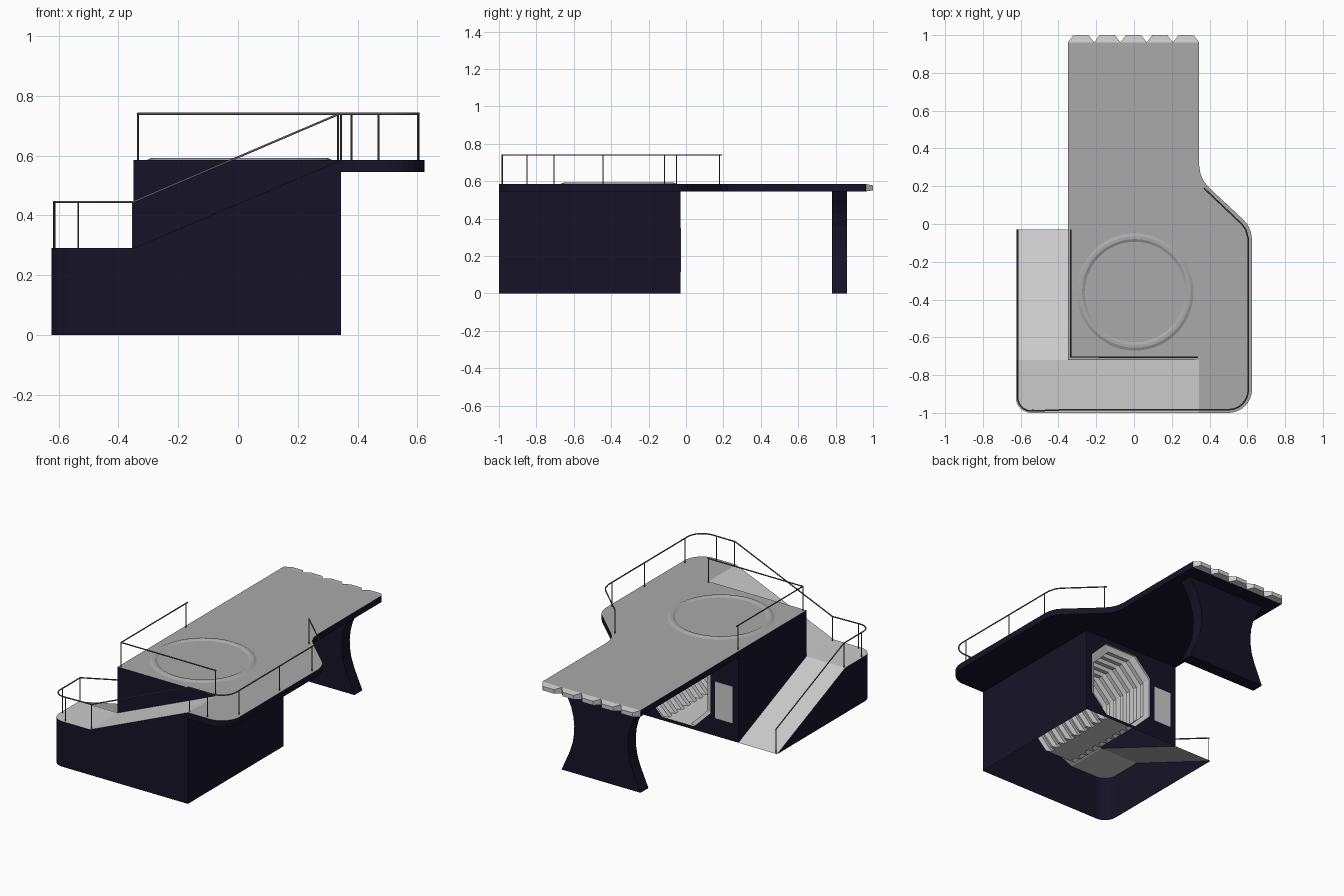
import bpy, bmesh, math
from mathutils import Vector

if "Cube" in bpy.data.objects:
    bpy.data.objects.remove(bpy.data.objects["Cube"])


def material(name, rgb):
    m = bpy.data.materials.new(name)
    m.diffuse_color = (*rgb, 1)
    m.use_nodes = True
    m.node_tree.nodes["Principled BSDF"].inputs["Base Color"].default_value = m.diffuse_color
    return m


NAVY = material("dark_wall", (0.008, 0.006, 0.02))
DECK = material("deck_grey", (0.40, 0.40, 0.40))
RAIL = material("rail_grey", (0.10, 0.10, 0.10))
X0, X1, XL = -0.35, 0.345, -0.625      # main block sides and outer ramp side
YF, YI, YB = -1.0, -0.72, -0.03        # front, inner ramp wall, back wall
ZD, ZU, ZL = 0.585, 0.545, 0.29        # deck top, deck underside, landing


def mesh_object(name, faces, mats=(), fix=True):
    """Make an object from lists of 3D points, one list per face."""
    bm = bmesh.new()
    for f in faces:
        bm.faces.new([bm.verts.new(p) for p in f])
    bmesh.ops.remove_doubles(bm, verts=bm.verts, dist=1e-5)
    if fix:
        bmesh.ops.recalc_face_normals(bm, faces=bm.faces)
    me = bpy.data.meshes.new(name)
    bm.to_mesh(me)
    bm.free()
    for m in mats:
        me.materials.append(m)
    ob = bpy.data.objects.new(name, me)
    bpy.context.collection.objects.link(ob)
    return ob


def prism(name, outline, z0, z1, mats=()):
    n = len(outline)
    lo = [(x, y, z0) for x, y in outline]
    hi = [(x, y, z1) for x, y in outline]
    sides = [[lo[i], lo[(i + 1) % n], hi[(i + 1) % n], hi[i]] for i in range(n)]
    return mesh_object(name, [lo[::-1], hi] + sides, mats)


def arc(cx, cy, r, a0, a1, n=8):
    return [(cx + r * math.cos(math.radians(a0 + (a1 - a0) * i / n)),
             cy + r * math.sin(math.radians(a0 + (a1 - a0) * i / n))) for i in range(n + 1)]


def rod(name, points, r=0.004):
    cu = bpy.data.curves.new(name, "CURVE")
    cu.dimensions = "3D"
    cu.bevel_depth = r
    cu.bevel_resolution = 1
    cu.use_fill_caps = True
    sp = cu.splines.new("POLY")
    sp.points.add(len(points) - 1)
    for p, co in zip(sp.points, points):
        p.co = (*co, 1)
    cu.materials.append(RAIL)
    ob = bpy.data.objects.new(name, cu)
    bpy.context.collection.objects.link(ob)


# Deck slab: dark edges and underside, grey top
outline = [(X0, YI), (X1, YI), (X1, YF)] + arc(0.5, -0.875, 0.125, -90, 0)
outline += [(0.625, -0.08), (0.618, -0.04), (0.603, -0.005), (0.58, 0.022), (0.40, 0.19),
            (0.37, 0.225), (0.352, 0.265), (X1, 0.31), (X1, 0.962), (X0, 0.962)]
deck = prism("deck", outline, ZU, ZD, [NAVY, DECK])
for p in deck.data.polygons:
    if p.normal.z > 0.9:
        p.material_index = 1

# Toothed lip at the far end of the deck
pitch = (X1 - X0) / 5
for i in range(5):
    a, b = X0 + i * pitch, X0 + (i + 1) * pitch
    base_lo, base_hi = [(a, .962, ZU), (b, .962, ZU)], [(a, .962, ZD), (b, .962, ZD)]
    tip_lo = [(a + .03, 1, ZU + .006), (b - .03, 1, ZU + .006)]
    tip_hi = [(a + .03, 1, ZD - .008), (b - .03, 1, ZD - .008)]
    mesh_object("deck_tooth_%d" % (i + 1), [
        [base_hi[0], base_hi[1], tip_hi[1], tip_hi[0]],
        [base_lo[0], base_lo[1], tip_lo[1], tip_lo[0]],
        [tip_lo[0], tip_lo[1], tip_hi[1], tip_hi[0]],
        [base_lo[0], tip_lo[0], tip_hi[0], base_hi[0]],
        [base_lo[1], tip_lo[1], tip_hi[1], base_hi[1]]])

# Outer walls, open underneath: right side, front below the ramp, rounded corner, left ramp side
corner = arc(XL + .08, YF + .08, .08, 270, 180)
wall = [(X1, YB, ZU), (X1, YF, ZU), (X1, YF, ZD), (X0, YF, ZL)]
wall += [(x, y, ZL) for x, y in corner] + [(XL, YI, ZL), (XL, YB, 0)]
faces = []
for p, q in zip(wall, wall[1:]):
    if (p[0], p[1]) != (q[0], q[1]):
        f = [(p[0], p[1], 0), (q[0], q[1], 0), q, p]
        faces.append(f[:1] + f[2:] if q[2] == 0 else f)
mesh_object("outer_walls", faces, [NAVY])

# Inner walls rising from the ramps to the deck
mesh_object("inner_walls", [
    [(X0, YI, ZL), (X1, YI, ZD), (X0, YI, ZD)],
    [(X0, YI, ZL), (X0, YI, ZD), (X0, YB, ZD), (X0, YB, 0)]], [NAVY])

# Front ramp, landing and left ramp surfaces
mesh_object("front_ramp", [[(X0, YF, ZL), (X1, YF, ZD), (X1, YI, ZD), (X0, YI, ZL)]])
mesh_object("landing", [[(X0, YI, ZL), (XL, YI, ZL)] +
                        [(x, y, ZL) for x, y in corner[::-1]] + [(X0, YF, ZL)]])
mesh_object("left_ramp", [[(X0, YI, ZL), (XL, YI, ZL), (XL, YB, 0), (X0, YB, 0)]])

# Octagonal tunnel opening
CX, HW, TOP, BOT, CH = 0.077, 0.228, 0.51, 0.02, 0.115


def octagon(y, d=0.0):
    w, t = HW - d, TOP - d
    right = [(w - CH, BOT), (w, BOT + CH), (w, t - CH), (w - CH, t)]
    pts = right + [(-x, z) for x, z in right[::-1]]
    return [(CX + x, y, z) for x, z in pts]


# Back wall in two halves around the opening
o = octagon(YB)
mid_t, mid_b = (CX, YB, TOP), (CX, YB, BOT)
mesh_object("back_wall", [
    [(CX, YB, 0), (X1, YB, 0), (X1, YB, ZU), (CX, YB, ZU), mid_t] + o[3::-1] + [mid_b],
    [(CX, YB, 0), (X0, YB, 0), (X0, YB, ZU), (CX, YB, ZU), mid_t] + o[4:] + [mid_b]], [NAVY])

# Ribbed tunnel with a flat floor
rings, ribs, step = [octagon(YB)], 9, 0.063
for i in range(ribs):
    y = YB - i * step
    rings += [octagon(y - .012), octagon(y - .022, .035),
              octagon(y - .05, .035), octagon(y - step)]
faces = [[a[j], a[(j + 1) % 8], b[(j + 1) % 8], b[j]]
         for a, b in zip(rings, rings[1:]) for j in range(8)]
mesh_object("ribbed_tunnel", faces + [rings[-1]], fix=False)

# Panel beside the tunnel
prism("wall_panel", [(-.31, YB - .005), (-.185, YB - .005), (-.185, YB + .003), (-.31, YB + .003)],
      0.115, 0.35)

# Waisted support pillar
half = [(.28, 0), (.222, .13), (.202, .19), (.192, .25), (.190, .30), (.196, .36),
        (.212, .42), (.24, .48), (.285, ZU)]
prof = half + [(-x, z) for x, z in half[::-1]]
f0, f1 = [(x, .78, z) for x, z in prof], [(x, .86, z) for x, z in prof]
n = len(prof)
mesh_object("pillar", [f0, f1] + [[f0[i], f0[(i + 1) % n], f1[(i + 1) % n], f1[i]]
                                  for i in range(n)], [NAVY])

# Raised ring on the deck
prof = [(.315, ZD - .002), (.295, ZD + .007), (.28, ZD + .007), (.262, ZD - .002)]
N = 48
faces = []
for i in range(N):
    a, b = 2 * math.pi * i / N, 2 * math.pi * (i + 1) / N
    for (r, z), (s, w) in zip(prof, prof[1:]):
        faces.append([(.005 + q * math.cos(t), -.36 + q * math.sin(t), h)
                      for q, t, h in ((r, a, z), (r, b, z), (s, b, w), (s, a, w))])
mesh_object("deck_ring", faces, [DECK])

# Handrails
H = 0.155
outer = [(.37, .19, ZD), (.57, 0, ZD), (.592, -.03, ZD), (.605, -.08, ZD)]
outer += [(x, y, ZD) for x, y in arc(.5, -.878, .105, 0, -90)]
outer += [(.34, -.983, ZD), (X0, -.983, ZL)]
outer += [(x, y, ZL) for x, y in arc(XL + .08, YF + .08, .07, 270, 180)]
outer += [(-.615, YI, ZL), (-.615, YB, 0)]
inner = [(-.335, YB, ZD), (-.335, -.705, ZD), (.34, -.705, ZD)]
for name, path in (("outer_handrail", outer), ("inner_handrail", inner)):
    rod(name, [(x, y, z + H) for x, y, z in path])

# Rail posts
posts = [(.38, .178, ZD), (.605, -.115, ZD), (.605, -.445, ZD), (.602, -.85, ZD),
         (.47, -.981, ZD), (.345, -.983, ZD), (-.352, -.983, ZL), (-.535, -.983, ZL),
         (-.615, -.9, ZL), (-.615, YI, ZL), (-.615, -.035, 0),
         (-.335, -.05, ZD), (-.335, -.705, ZD), (.335, -.705, ZD)]
for i, (x, y, z) in enumerate(posts):
    rod("rail_post_%d" % (i + 1), [(x, y, z), (x, y, z + H)], .003)
